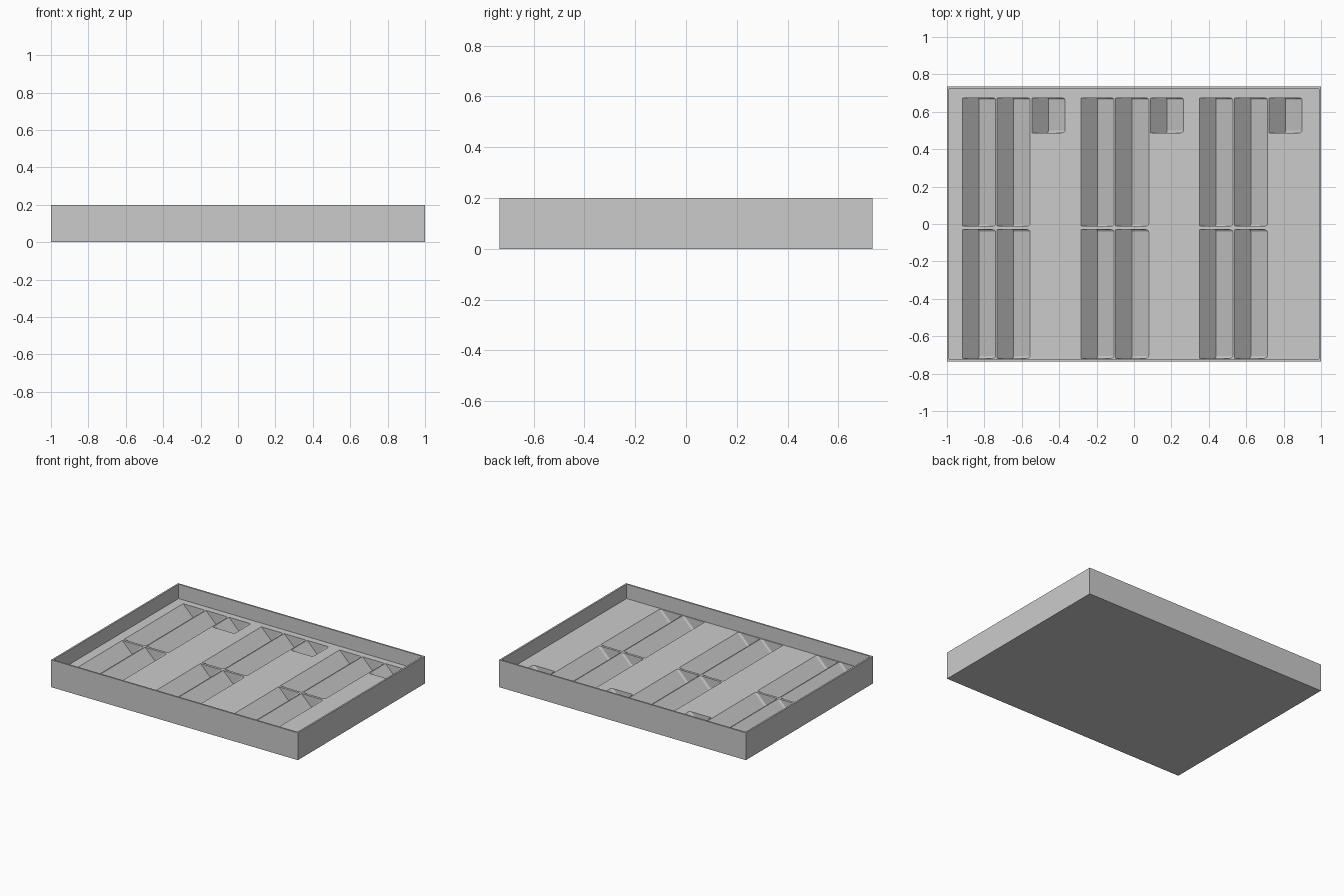
import bpy, bmesh
from math import radians, sqrt
from mathutils import Matrix, Vector

if "Cube" in bpy.data.objects:
    bpy.data.objects.remove(bpy.data.objects["Cube"], do_unlink=True)

WIDTH, DEPTH, HEIGHT = 2.0, 1.47, 0.2
WALL, FLOOR = 0.017, 0.095
SLOT = 0.177          # slot width at floor level


def make_object(name, bm):
    bmesh.ops.recalc_face_normals(bm, faces=bm.faces)
    mesh = bpy.data.meshes.new(name)
    bm.to_mesh(mesh)
    bm.free()
    obj = bpy.data.objects.new(name, mesh)
    bpy.context.collection.objects.link(obj)
    return obj


def add_slot(bm, x0, y0, y1):
    """Square bar turned 45 degrees, one face with rounded end edges."""
    part = bmesh.new()
    bmesh.ops.create_cube(part, size=1)
    side = SLOT / sqrt(2)
    bmesh.ops.scale(part, vec=(side, y1 - y0, side), verts=part.verts)
    # edges between the end walls and the right-hand slope
    edges = [e for e in part.edges
             if all(v.co.x > 0 for v in e.verts)
             and abs(e.verts[0].co.z - e.verts[1].co.z) > side / 2]
    bmesh.ops.bevel(part, geom=edges, offset=0.012, segments=3,
                    profile=0.5, affect='EDGES')
    place = (Matrix.Translation((x0 + SLOT / 2, (y0 + y1) / 2, FLOOR))
             @ Matrix.Rotation(radians(45), 4, 'Y'))
    bmesh.ops.transform(part, matrix=place, verts=part.verts)
    bmesh.ops.recalc_face_normals(part, faces=part.faces)
    temp = bpy.data.meshes.new("slot_part")
    part.to_mesh(temp)
    part.free()
    bm.from_mesh(temp)
    bpy.data.meshes.remove(temp)


# Grey material
grey = bpy.data.materials.new("light grey")
grey.use_nodes = True
colour = (0.6, 0.6, 0.6, 1)
grey.diffuse_color = colour
grey.node_tree.nodes["Principled BSDF"].inputs["Base Color"].default_value = colour

# Tray: block with a rim and a sunken floor
bm = bmesh.new()
bmesh.ops.create_cube(bm, size=1)
bmesh.ops.scale(bm, vec=(WIDTH, DEPTH, HEIGHT), verts=bm.verts)
bmesh.ops.translate(bm, vec=(0, 0, HEIGHT / 2), verts=bm.verts)
top = max(bm.faces, key=lambda f: f.calc_center_median().z)
bmesh.ops.inset_region(bm, faces=[top], thickness=WALL)
floor = bmesh.ops.extrude_discrete_faces(bm, faces=[top])["faces"][0]
bmesh.ops.translate(bm, vec=Vector((0, 0, FLOOR - HEIGHT)), verts=floor.verts)
tray = make_object("tray", bm)
tray.data.materials.append(grey)

# V-shaped slots: three groups of two long columns and one short pocket
bm = bmesh.new()
for group in range(3):
    x = -0.917 + group * 0.634
    for column in (x, x + 0.185):
        add_slot(bm, column, -0.012, 0.675)
        add_slot(bm, column, WALL - DEPTH / 2, -0.03)
    add_slot(bm, x + 0.371, 0.487, 0.675)
cutter = make_object("slot_cutter", bm)
cutter.hide_render = True

# Cut the slots and bake the result
cut = tray.modifiers.new("slots", 'BOOLEAN')
cut.operation = 'DIFFERENCE'
cut.solver = 'EXACT'
cut.object = cutter
bpy.context.view_layer.update()
result = bpy.data.meshes.new_from_object(
    tray.evaluated_get(bpy.context.evaluated_depsgraph_get()))
tray.modifiers.clear()
tray.data = result
result.name = "tray"
result.materials.clear()
result.materials.append(grey)
bpy.data.objects.remove(cutter, do_unlink=True)
